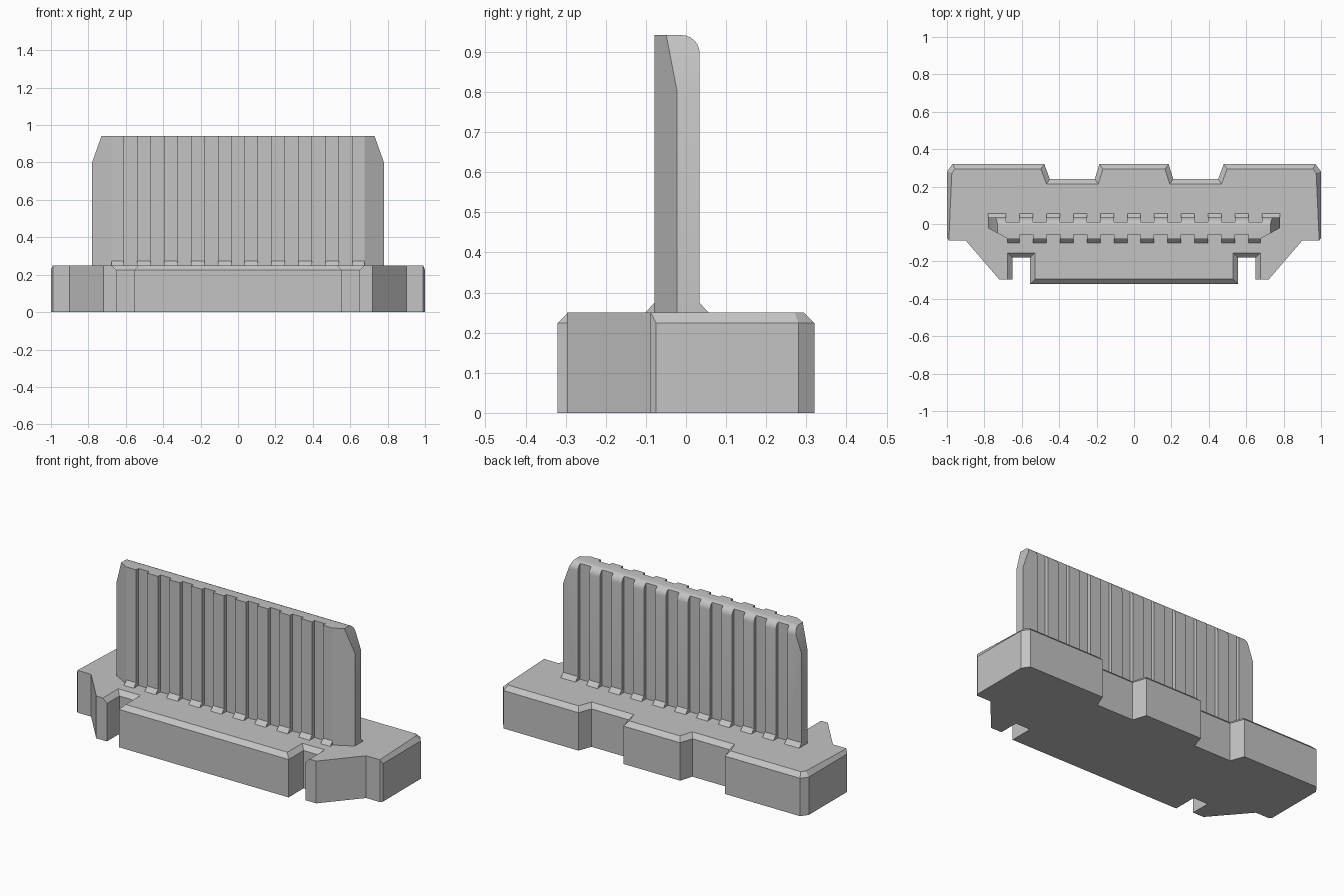
import bpy, bmesh, math
from mathutils import Vector

if "Cube" in bpy.data.objects:
    bpy.data.objects.remove(bpy.data.objects["Cube"], do_unlink=True)

grey = bpy.data.materials.new("plain grey")
grey.use_nodes = True
colour = (0.55, 0.55, 0.55, 1)
grey.diffuse_color = colour
grey.node_tree.nodes["Principled BSDF"].inputs["Base Color"].default_value = colour


def to_object(name, bm):
    bmesh.ops.recalc_face_normals(bm, faces=bm.faces)
    mesh = bpy.data.meshes.new(name)
    bm.to_mesh(mesh)
    bm.free()
    mesh.materials.append(grey)
    obj = bpy.data.objects.new(name, mesh)
    bpy.context.collection.objects.link(obj)
    return obj


def prism(bm, outline, axis, start, end):
    """Extrude a 2D outline along an axis (0, 1 or 2)."""
    def place(p):
        v = list(p)
        v.insert(axis, start)
        return v
    face = bm.faces.new([bm.verts.new(place(p)) for p in outline])
    move = Vector((0, 0, 0))
    move[axis] = end - start
    ext = bmesh.ops.extrude_face_region(bm, geom=[face], use_keep_orig=True)
    verts = [g for g in ext["geom"] if isinstance(g, bmesh.types.BMVert)]
    bmesh.ops.translate(bm, vec=move, verts=verts)


def mirrored(half):
    return half + [(-x, y) for x, y in reversed(half)]


# Base plate: right-hand half outline from the back round to the front
TOP = 0.25
half = [(0.185, 0.32), (0.21, 0.24), (0.45, 0.24), (0.48, 0.32),
        (0.97, 0.32), (1, 0.28), (1, -0.075), (0.99, -0.088), (0.9, -0.088),
        (0.72, -0.297), (0.65, -0.297), (0.65, -0.18), (0.555, -0.18),
        (0.555, -0.32)]
bm = bmesh.new()
prism(bm, mirrored(half), 2, 0, TOP)


def is_chamfered(edge):
    a, b = (v.co for v in edge.verts)
    if min(a.z, b.z) < TOP - 0.001:
        return False
    mid = (a + b) / 2
    back_or_side = mid.y > 0
    slot_or_front = abs(mid.x) < 0.66
    return back_or_side or slot_or_front


bmesh.ops.bevel(bm, geom=[e for e in bm.edges if is_chamfered(e)],
                offset=0.026, segments=1, affect="EDGES")
to_object("base_plate", bm)

# Upright blade: staggered grooves on the front and back faces
PITCH, RIB, DEPTH = 0.144, 0.036, 0.022
FRONT, BACK, HEIGHT = -0.079, 0.034, 0.942
END, FLAT, SHOULDER = 0.78, 0.675, -0.022


def grooved(centres, y, depth):
    pts = []
    for c in centres:
        pts += [(c - RIB, y), (c - RIB, y + depth),
                (c + RIB, y + depth), (c + RIB, y)]
    return pts


front_grooves = [PITCH * i for i in range(-4, 5)]
back_grooves = [PITCH * (i + 0.5) for i in range(-5, 5)]
section = [(-END, SHOULDER), (-FLAT, FRONT)]
section += grooved(front_grooves, FRONT, DEPTH)
section += [(FLAT, FRONT), (END, SHOULDER), (END, BACK)]
section += list(reversed(grooved(back_grooves, BACK, -DEPTH)))
section += [(-END, BACK)]
bm = bmesh.new()
prism(bm, section, 2, 0.2, HEIGHT)
blade = to_object("ribbed_blade", bm)

# Trimming shapes: rounded back top edge and sloping end shoulders
R = 0.045
arc = [(BACK - R + R * math.cos(t), HEIGHT - R + R * math.sin(t))
       for t in (math.radians(15 * i) for i in range(7))]
side = [(-0.3, 0.1), (BACK + 0.01, 0.1), (BACK + 0.01, HEIGHT - R)] + arc + [(-0.3, HEIGHT)]
ends = mirrored([(END + 0.02, 0.1), (END + 0.02, 0.744), (0.72, HEIGHT + 0.028)])
for outline, axis, reach in ((side, 0, 1), (ends, 1, 0.5)):
    bm = bmesh.new()
    prism(bm, outline, axis, -reach, reach)
    cutter = to_object("trim_shape", bm)
    cutter.hide_render = True
    mod = blade.modifiers.new("trim", "BOOLEAN")
    mod.operation, mod.solver, mod.object = "INTERSECT", "EXACT", cutter
    bpy.context.view_layer.objects.active = blade
    bpy.ops.object.modifier_apply(modifier=mod.name)
    bpy.data.objects.remove(cutter, do_unlink=True)

bpy.ops.object.select_all(action="DESELECT")
blade.select_set(True)
bpy.context.view_layer.objects.active = blade
bpy.ops.object.shade_smooth_by_angle(angle=math.radians(20))


# Small sloped feet where each rib meets the base
def feet(name, spans, y, out):
    bm = bmesh.new()
    foot = [(y, TOP + 0.024), (y + out, TOP), (y + out, TOP - 0.01),
            (y - out / 2, TOP - 0.01), (y - out / 2, TOP + 0.024)]
    for a, b in spans:
        prism(bm, foot, 0, a, b)
    to_object(name, bm)


front_spans = [(max(c - RIB, -FLAT), min(c + RIB, FLAT)) for c in back_grooves]
back_spans = [(c - RIB, c + RIB) for c in front_grooves]
back_spans += [(-END, -5 * PITCH + RIB), (5 * PITCH - RIB, END)]
feet("front_rib_feet", front_spans, FRONT, -0.023)
feet("back_rib_feet", back_spans, BACK, 0.023)
